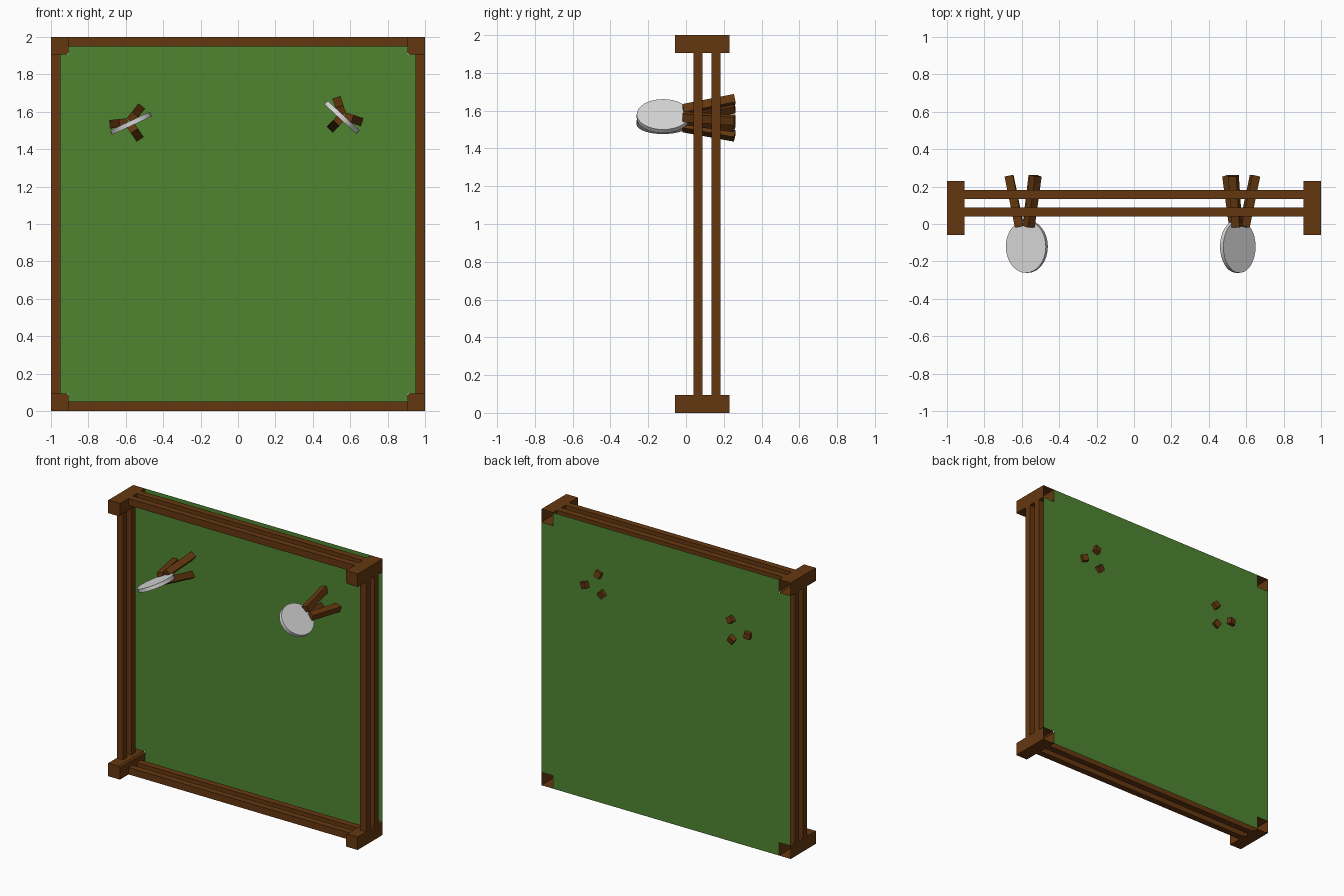
import bpy, bmesh, math
from mathutils import Vector, Matrix

if "Cube" in bpy.data.objects:
    bpy.data.objects.remove(bpy.data.objects["Cube"])


def material(name, rgb):
    m = bpy.data.materials.new(name)
    m.diffuse_color = (*rgb, 1)
    m.use_nodes = True
    m.node_tree.nodes["Principled BSDF"].inputs["Base Color"].default_value = m.diffuse_color
    return m


BROWN = material("brown wood", (0.130, 0.039, 0.005))
GREEN = material("green panel", (0.080, 0.235, 0.031))
GREY = material("light grey", (0.68, 0.68, 0.68))
FRONT, BACK, CORNER = -0.058, 0.229, 0.094


def finish(name, bm, mat):
    bmesh.ops.recalc_face_normals(bm, faces=bm.faces)
    me = bpy.data.meshes.new(name)
    bm.to_mesh(me)
    bm.free()
    me.materials.append(mat)
    ob = bpy.data.objects.new(name, me)
    bpy.context.collection.objects.link(ob)
    return ob


def box(name, lo, hi, mat):
    lo, hi = Vector(lo), Vector(hi)
    bm = bmesh.new()
    bmesh.ops.create_cube(bm, size=1, matrix=Matrix.Translation((lo + hi) / 2) @ Matrix.Diagonal((*(hi - lo), 1)))
    return finish(name, bm, mat)


# Corner blocks: extruded square with a small inner chamfer, open at the back
for sx in (-1, 1):
    for sz in (-1, 1):
        i, c = 1 - CORNER, 0.01
        outline = [(1, 1), (1, i), (i + c, i), (i, i + c), (i, 1)]
        bm = bmesh.new()
        front = [bm.verts.new((sx * x, FRONT, 1 + sz * z)) for x, z in outline]
        back = [bm.verts.new((sx * x, BACK, 1 + sz * z)) for x, z in outline]
        bm.faces.new(front)
        for k in range(5):
            n = (k + 1) % 5
            bm.faces.new((front[k], front[n], back[n], back[k]))
        finish("corner_block", bm, BROWN)

# Twin rails along all four sides
L = 1 - CORNER
for y0, y1 in ((0.041, 0.087), (0.135, 0.182)):
    for s in (-1, 1):
        a, b = sorted((s * 0.95, s))
        box("side_rail", (a, y0, 1 - L), (b, y1, 1 + L), BROWN)
        box("cross_rail", (-L, y0, 1 + a), (L, y1, 1 + b), BROWN)

# Thin back panel with its four corners cut away
bm = bmesh.new()
steps = (-1, -L, L, 1)
grid = [[bm.verts.new((x, BACK, 1 + z)) for z in steps] for x in steps]
for i in range(3):
    for j in range(3):
        if i == 1 or j == 1:
            bm.faces.new((grid[i][j], grid[i + 1][j], grid[i + 1][j + 1], grid[i][j + 1]))
bmesh.ops.delete(bm, geom=[v for v in bm.verts if not v.link_faces], context='VERTS')
finish("back_panel", bm, GREEN)


# Tilted oval plates, each held by three splayed sticks
def peg(side, plate, tilt, hub, tips):
    bm = bmesh.new()
    m = (Matrix.Translation((plate[0], -0.121, plate[1])) @ Matrix.Rotation(math.radians(-tilt), 4, 'Y')
         @ Matrix.Diagonal((0.118, 0.14, 1, 1)))
    bmesh.ops.create_cone(bm, cap_ends=True, segments=32, radius1=1, radius2=1, depth=0.026, matrix=m)
    ob = finish(side + "_oval_plate", bm, GREY)
    bpy.ops.object.select_all(action='DESELECT')
    ob.select_set(True)
    bpy.context.view_layer.objects.active = ob
    bpy.ops.object.shade_smooth_by_angle(angle=math.radians(35))
    for tx, tz in tips:
        off = Vector((tx - hub[0], 0, tz - hub[1]))
        c = Vector((hub[0], 0, hub[1]))
        p = c + off * 0.35 + Vector((0, -0.015, 0))
        q = c + off + Vector((0, 0.258, 0))
        d = (q - p).normalized()
        u = d.cross(off).normalized()
        v = d.cross(u)
        rot = Matrix((u, v, d)).transposed().to_4x4()
        bm = bmesh.new()
        bmesh.ops.create_cube(bm, size=1, matrix=Matrix.Translation((p + q) / 2) @ rot
                              @ Matrix.Diagonal((0.045, 0.045, (q - p).length, 1)))
        finish(side + "_stick", bm, BROWN)


peg("left", (-0.573, 1.538), 25, (-0.583, 1.543), ((-0.668, 1.535), (-0.525, 1.617), (-0.533, 1.467)))
peg("right", (0.555, 1.571), -43, (0.56, 1.578), ((0.532, 1.66), (0.647, 1.55), (0.503, 1.517)))
